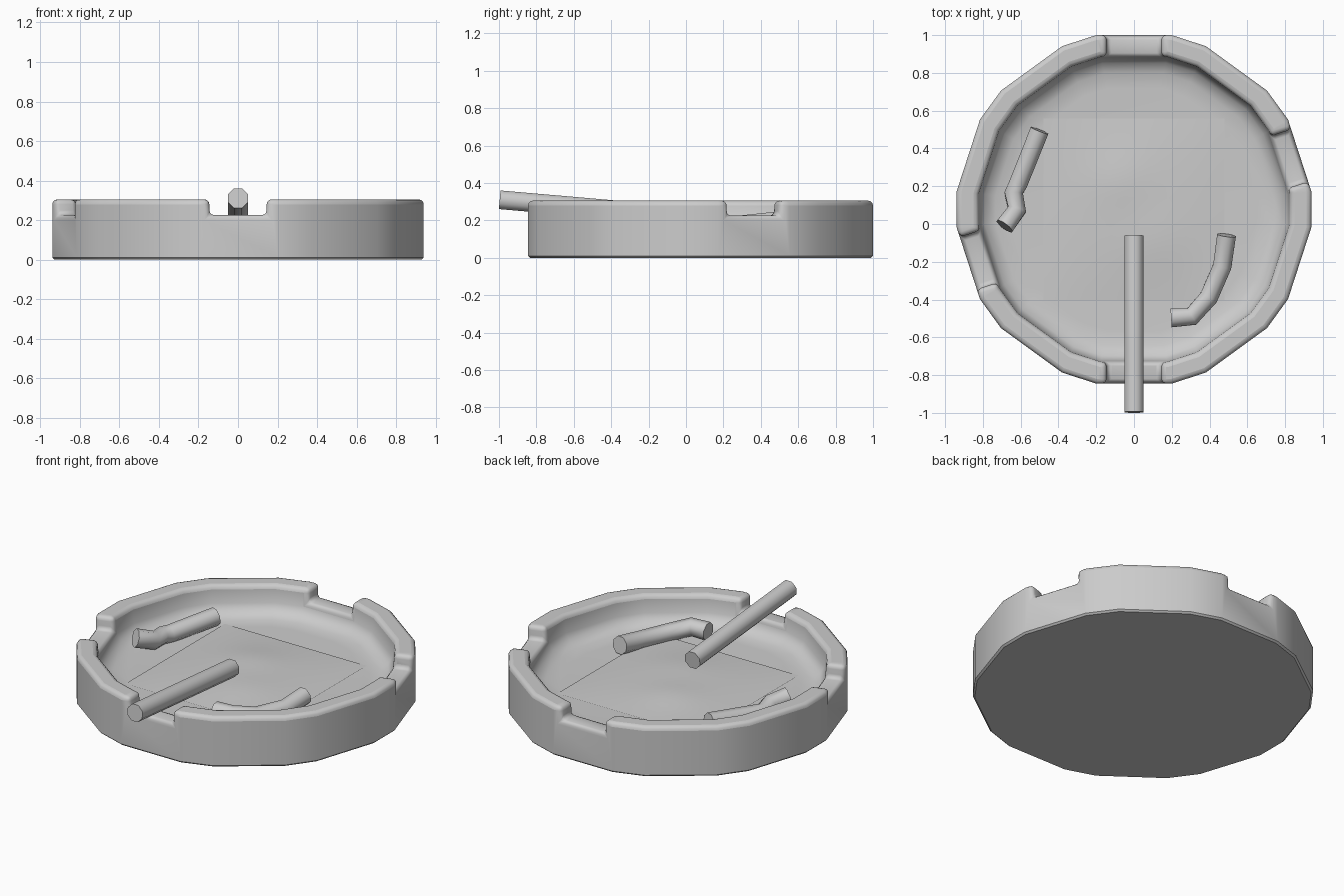
import bpy, bmesh, math
from mathutils import Vector

if "Cube" in bpy.data.objects:
    bpy.data.objects.remove(bpy.data.objects["Cube"])

CY = 0.0775  # tray centre in y


def add_object(name, bm, angle=40):
    bmesh.ops.recalc_face_normals(bm, faces=bm.faces)
    me = bpy.data.meshes.new(name)
    bm.to_mesh(me)
    bm.free()
    ob = bpy.data.objects.new(name, me)
    bpy.context.collection.objects.link(ob)
    smooth(ob, angle)
    return ob


def smooth(ob, angle):
    bpy.ops.object.select_all(action='DESELECT')
    ob.select_set(True)
    bpy.context.view_layer.objects.active = ob
    bpy.ops.object.shade_smooth_by_angle(angle=math.radians(angle))


def loft(bm, rings):
    loops = [[bm.verts.new(p) for p in r] for r in rings]
    n = len(loops[0])
    for a, b in zip(loops, loops[1:]):
        for i in range(n):
            j = (i + 1) % n
            bm.faces.new((a[i], a[j], b[j], b[i]))
    bm.faces.new(loops[0])
    bm.faces.new(loops[-1])


def outline(apothem, z):
    # decagon with cut corners
    h = 0.2 * apothem / 0.9225
    pts = []
    for k in range(10):
        a = math.radians(18 + 36 * k)
        c, s = math.cos(a), math.sin(a)
        for t in (-h, h):
            pts.append((apothem * c - t * s, CY + apothem * s + t * c, z))
    return pts


# tray body: outer wall, rim, inner wall, floor
profile = [(0.912, 0), (0.9225, 0.01), (0.9225, 0.305), (0.81, 0.305),
           (0.80, 0.2), (0.775, 0.158), (0.72, 0.135), (0.64, 0.13)]
bm = bmesh.new()
loft(bm, [outline(a, z) for a, z in profile])
tray = add_object("tray", bm)

# four rest notches cut in the rim
bm = bmesh.new()
for deg in (18, 90, 198, 270):
    a = math.radians(deg)
    u, v = Vector((math.cos(a), math.sin(a), 0)), Vector((-math.sin(a), math.cos(a), 0))
    rings = [[Vector((0, CY, z)) + u * r + v * t
              for r, t in ((0.7, -0.145), (1.05, -0.145), (1.05, 0.145), (0.7, 0.145))]
             for z in (0.225, 0.4)]
    loft(bm, rings)
cutter = add_object("notch_cutter", bm)
cutter.hide_render = True
cutter.hide_set(True)
cut = tray.modifiers.new("notches", 'BOOLEAN')
cut.operation = 'DIFFERENCE'
cut.solver = 'EXACT'
cut.object = cutter

# rounded rim and notch edges
bev = tray.modifiers.new("rounding", 'BEVEL')
bev.width = 0.025
bev.segments = 3
bev.limit_method = 'ANGLE'
bev.angle_limit = math.radians(55)
bpy.context.view_layer.objects.active = tray
for m in ("notches", "rounding"):
    bpy.ops.object.modifier_apply(modifier=m)
smooth(tray, 40)
bpy.data.objects.remove(cutter)


# loose ash: a gently mounded square sheet
bm = bmesh.new()
bmesh.ops.create_grid(bm, x_segments=16, y_segments=16, size=0.48)
for v in bm.verts:
    x, y = v.co.x, v.co.y
    edge = (1 - (x / 0.48) ** 2) * (1 - (y / 0.48) ** 2)
    bumps = (math.exp(-((x + 0.08) ** 2 + (y - 0.18) ** 2) / 0.03)
             + 0.8 * math.exp(-((x - 0.12) ** 2 + (y + 0.2) ** 2) / 0.04))
    v.co.z = 0.134 + edge * (0.018 + 0.016 * bumps)
    v.co.y += CY
add_object("ash", bm, 60)


def tube(name, path, radius=0.054, pinch=1.0):
    # eight-sided rod following a path
    pts = [Vector(p) for p in path]
    rings = []
    for i, p in enumerate(pts):
        t = (pts[min(i + 1, len(pts) - 1)] - pts[max(i - 1, 0)]).normalized()
        side = t.cross(Vector((0, 0, 1))).normalized()
        up = side.cross(t)
        r = radius * (pinch if 0 < i < len(pts) - 1 else 1)
        rings.append([p + r * (math.cos(a) * side + math.sin(a) * up)
                      for a in (math.pi / 8 + k * math.pi / 4 for k in range(8))])
    bm = bmesh.new()
    loft(bm, rings)
    return add_object(name, bm, 50)


# whole stick resting in the front notch, and two bent stubs
tube("stick", [(0, -0.062, 0.229), (0, -0.996, 0.31)])
tube("stub_left", [(-0.5, 0.495, 0.197), (-0.612, 0.215, 0.168), (-0.637, 0.165, 0.167),
                   (-0.62, 0.075, 0.18), (-0.685, -0.012, 0.21)], pinch=0.98)
tube("stub_right", [(0.49, -0.06, 0.19), (0.467, -0.225, 0.165), (0.395, -0.39, 0.166),
                    (0.305, -0.49, 0.188), (0.197, -0.497, 0.186)], pinch=0.98)
